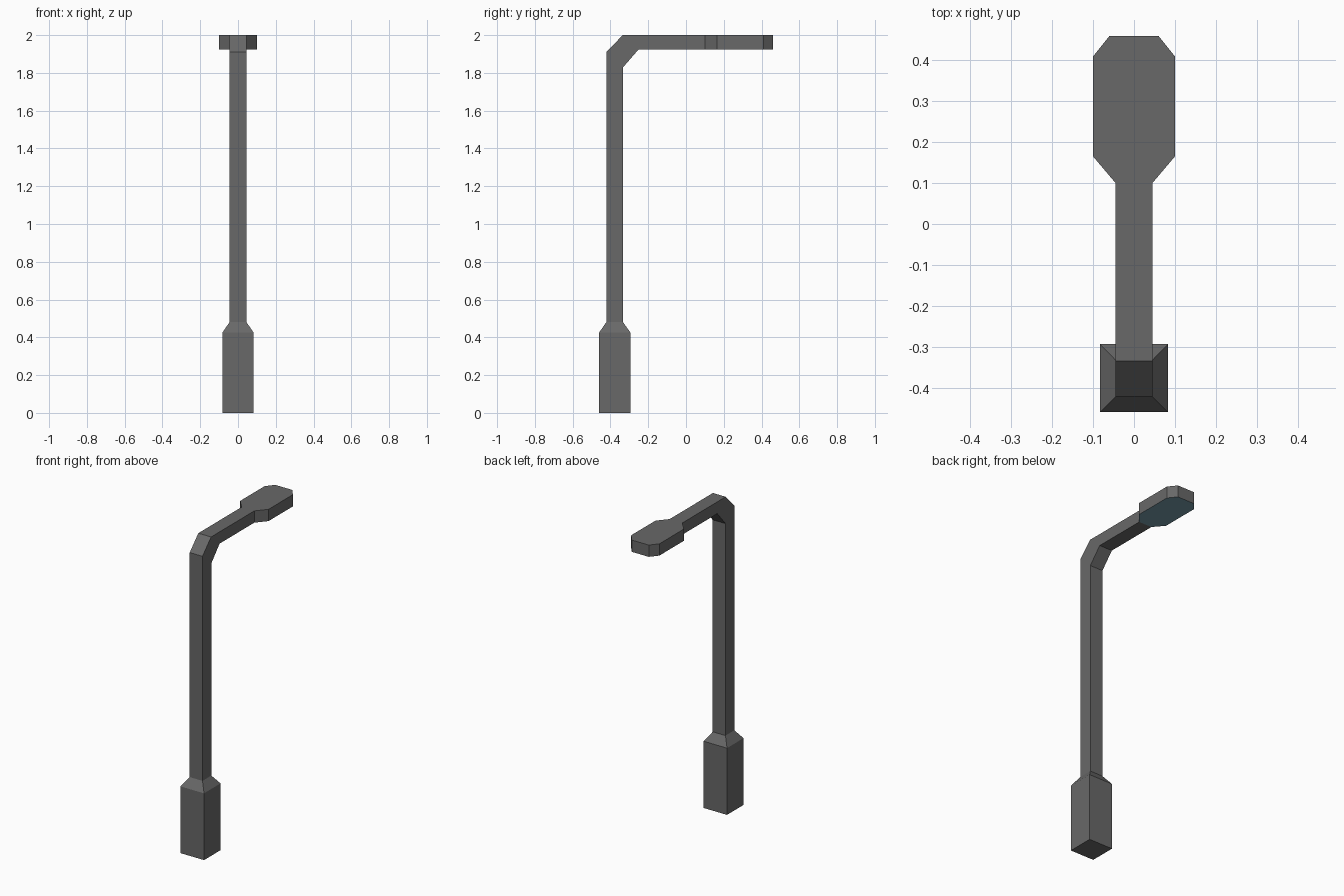
import bpy, bmesh

if "Cube" in bpy.data.objects:
    bpy.data.objects.remove(bpy.data.objects["Cube"])

BOTTOM, TOP = 1.925, 2.0


def add_object(name, bm, color=None):
    bmesh.ops.recalc_face_normals(bm, faces=bm.faces)
    mesh = bpy.data.meshes.new(name)
    bm.to_mesh(mesh)
    bm.free()
    obj = bpy.data.objects.new(name, mesh)
    bpy.context.collection.objects.link(obj)
    if color:
        mat = bpy.data.materials.new(name + "_colour")
        mat.diffuse_color = color
        mat.use_nodes = True
        mat.node_tree.nodes["Principled BSDF"].inputs["Base Color"].default_value = mat.diffuse_color
        mesh.materials.append(mat)
    return obj


def loft(name, sections, cap_start=False):
    """Skin rectangular sections: (outer y, outer z, inner y, inner z, half width)."""
    bm = bmesh.new()
    rings = [[bm.verts.new(p) for p in
              ((-w, yo, zo), (w, yo, zo), (w, yi, zi), (-w, yi, zi))]
             for yo, zo, yi, zi, w in sections]
    for a, b in zip(rings, rings[1:]):
        for i in range(4):
            j = (i + 1) % 4
            bm.faces.new((a[i], a[j], b[j], b[i]))
    if cap_start:
        bm.faces.new(rings[0])
    return add_object(name, bm)


# Square base with a tapered shoulder
loft("base", [(-0.46, 0, -0.294, 0, 0.083),
              (-0.46, 0.425, -0.294, 0.425, 0.083),
              (-0.422, 0.48, -0.333, 0.48, 0.045)], cap_start=True)

# Pole, chamfered elbow and horizontal arm
loft("pole_and_arm", [(-0.422, 0.48, -0.333, 0.48, 0.045),
                      (-0.422, 1.91, -0.333, 1.83, 0.045),
                      (-0.335, TOP, -0.25, BOTTOM, 0.045),
                      (0.1, TOP, 0.1, BOTTOM, 0.045)])

# Lamp head outline: right half, mirrored to the left
half = [(0.045, 0.1), (0.1, 0.165), (0.1, 0.41), (0.06, 0.46)]
outline = half + [(-x, y) for x, y in reversed(half)]

# Lamp housing: top and side walls, with the arm joining at the back
bm = bmesh.new()
low = [bm.verts.new((x, y, BOTTOM)) for x, y in outline]
high = [bm.verts.new((x, y, TOP)) for x, y in outline]
bm.faces.new(high)
for i in range(len(outline) - 1):
    bm.faces.new((low[i], low[i + 1], high[i + 1], high[i]))
add_object("lamp_housing", bm)

# Blue-grey glass panel closing the underside
bm = bmesh.new()
bm.faces.new([bm.verts.new((x, y, BOTTOM)) for x, y in reversed(outline)])
lens = bpy.data.meshes.new("lamp_glass")
bm.to_mesh(lens)
bm.free()
mat = bpy.data.materials.new("glass_colour")
mat.diffuse_color = (0.18, 0.33, 0.40, 1)
mat.use_nodes = True
mat.node_tree.nodes["Principled BSDF"].inputs["Base Color"].default_value = mat.diffuse_color
lens.materials.append(mat)
bpy.context.collection.objects.link(bpy.data.objects.new("lamp_glass", lens))

# Dark grey finish on the metal parts
metal = bpy.data.materials.new("dark_metal")
metal.diffuse_color = (0.14, 0.14, 0.14, 1)
metal.use_nodes = True
metal.node_tree.nodes["Principled BSDF"].inputs["Base Color"].default_value = metal.diffuse_color
for name in ("base", "pole_and_arm", "lamp_housing"):
    bpy.data.objects[name].data.materials.append(metal)
